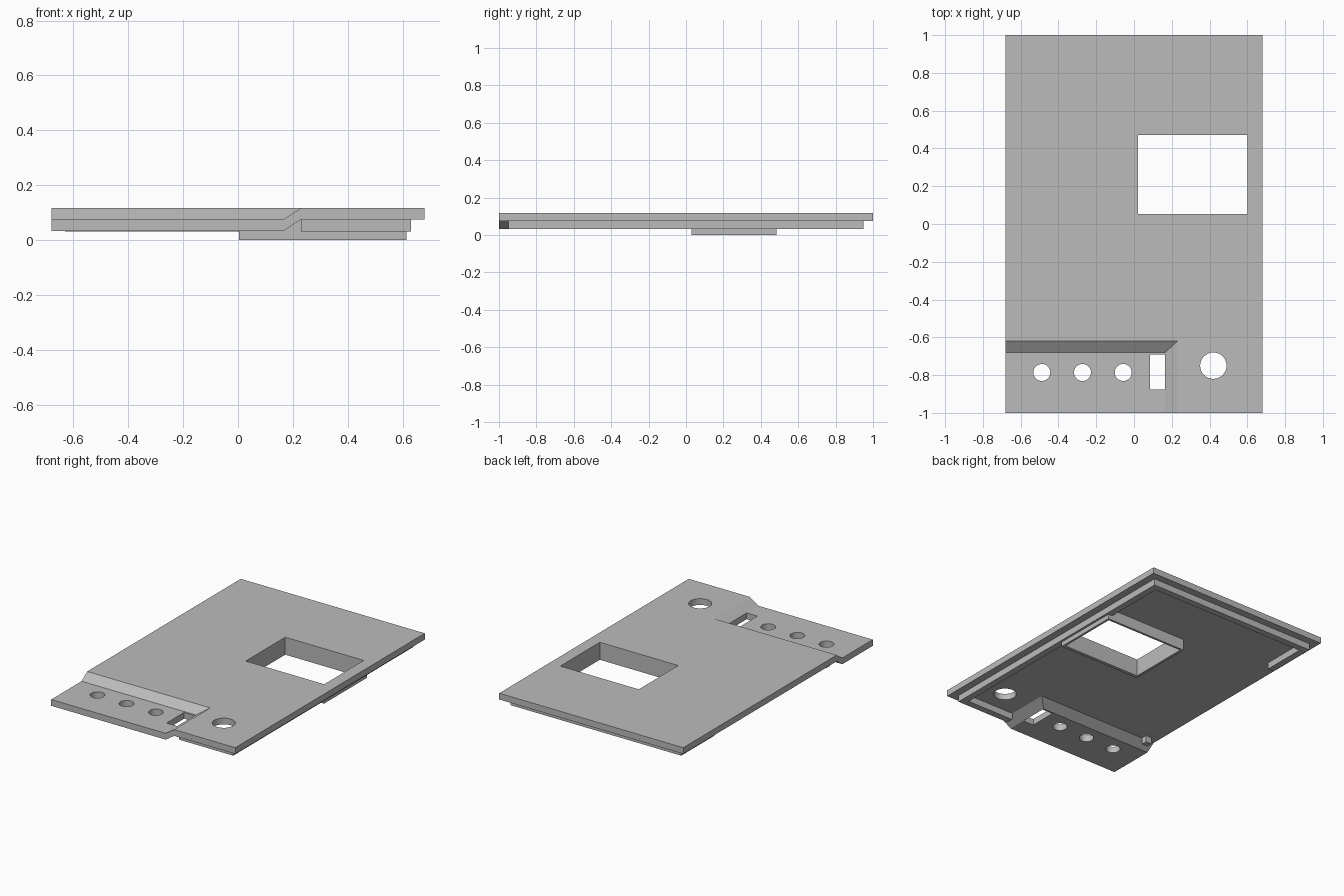
import bpy
import bmesh
import math

cube = bpy.data.objects.get("Cube")
if cube:
    bpy.data.objects.remove(cube, do_unlink=True)

grey = bpy.data.materials.new("plain grey")
grey.use_nodes = True
colour = (0.5, 0.5, 0.5, 1)
grey.diffuse_color = colour
grey.node_tree.nodes["Principled BSDF"].inputs["Base Color"].default_value = colour

# Levels: frame bottom, recess underside, panel underside, panel top
LOW, MID, TOP = 0.031, 0.075, 0.117
W, L = 0.68, 1.0
LIP_X, LIP_Y, LIP = 0.63, 0.95, 0.045


def slab(name, faces, depth):
    """Closed solid from upward faces, dropped straight down by depth."""
    bm = bmesh.new()
    for face in faces:
        bm.faces.new([bm.verts.new(p) for p in face])
    bmesh.ops.remove_doubles(bm, verts=bm.verts[:], dist=0.0001)
    ext = bmesh.ops.extrude_face_region(bm, geom=bm.faces[:], use_keep_orig=True)
    moved = [v for v in ext["geom"] if isinstance(v, bmesh.types.BMVert)]
    bmesh.ops.translate(bm, verts=moved, vec=(0, 0, -depth))
    bmesh.ops.recalc_face_normals(bm, faces=bm.faces[:])
    mesh = bpy.data.meshes.new(name)
    bm.to_mesh(mesh)
    bm.free()
    mesh.materials.append(grey)
    obj = bpy.data.objects.new(name, mesh)
    bpy.context.collection.objects.link(obj)
    return obj


def prism(name, outline, z0, z1):
    return slab(name, [[(x, y, z1) for x, y in outline]], z1 - z0)


def rect(x0, x1, y0, y1):
    return [(x0, y0), (x1, y0), (x1, y1), (x0, y1)]


def circle(x, y, r, n=32):
    return [(x + r * math.cos(i * math.tau / n), y + r * math.sin(i * math.tau / n))
            for i in range(n)]


def cut(obj, outline):
    """Punch a vertical opening through obj."""
    cutter = prism("cutter", outline, -0.1, 0.3)
    cutter.hide_render = True
    mod = obj.modifiers.new("opening", "BOOLEAN")
    mod.operation = "DIFFERENCE"
    mod.solver = "EXACT"
    mod.object = cutter
    bpy.context.view_layer.objects.active = obj
    bpy.ops.object.modifier_apply(modifier=mod.name)
    bpy.data.objects.remove(cutter, do_unlink=True)


# Panel with a sloped step down to the recessed corner
xa, xb, ya, yb = 0.165, 0.23, -0.68, -0.62
main = [(-W, L, TOP), (-W, yb, TOP), (xb, yb, TOP),
        (xb, -L, TOP), (W, -L, TOP), (W, L, TOP)]
back_slope = [(-W, yb, TOP), (-W, ya, MID), (xa, ya, MID), (xb, yb, TOP)]
side_slope = [(xb, yb, TOP), (xa, ya, MID), (xa, -L, MID), (xb, -L, TOP)]
recess = [(-W, ya, MID), (-W, -L, MID), (xa, -L, MID), (xa, ya, MID)]
panel = slab("panel", [main, back_slope, side_slope, recess], TOP - MID)

# Locating lip under the panel, open along most of one side
ix, iy = LIP_X - LIP, LIP_Y - LIP
lip = prism("locating_lip", [
    (xb, -LIP_Y), (LIP_X, -LIP_Y), (LIP_X, LIP_Y), (-LIP_X, LIP_Y), (-LIP_X, 0.6),
    (-ix, 0.6), (-ix, iy), (ix, iy), (ix, -iy), (xb, -iy)], LOW, MID)
prism("lip_stub", rect(-LIP_X, -ix, yb, -0.58), LOW, MID)

# Window opening with a raised frame underneath
frame = prism("window_frame", rect(0.003, 0.615, 0.03, 0.485), 0, MID)
window = rect(0.02, 0.6, 0.053, 0.47)
for part in (panel, lip, frame):
    cut(part, window)

# Round holes and the switch slot
for x in (-0.488, -0.273, -0.057):
    cut(panel, circle(x, -0.786, 0.045))
cut(panel, circle(0.42, -0.75, 0.07))
cut(panel, rect(0.085, 0.164, -0.875, -0.69))
